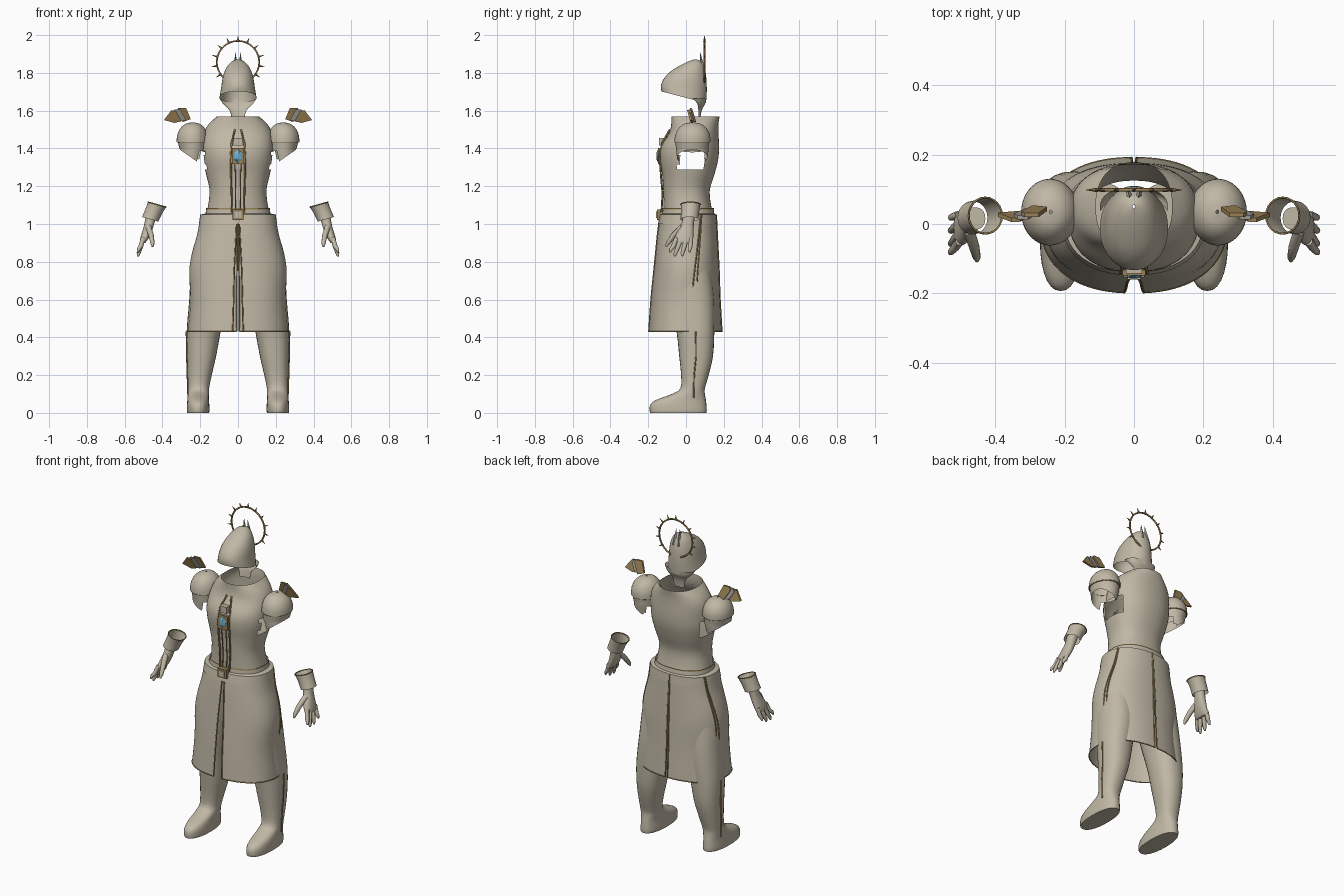
import bpy, bmesh, math
from mathutils import Vector

old = bpy.data.objects.get("Cube")
if old:
    bpy.data.objects.remove(old, do_unlink=True)


def material(name, rgb):
    m = bpy.data.materials.new(name)
    m.use_nodes = True
    m.diffuse_color = (*rgb, 1)
    m.node_tree.nodes["Principled BSDF"].inputs["Base Color"].default_value = (*rgb, 1)
    return m


CLOTH = material("pale stone", (0.53, 0.48, 0.38))
GOLD = material("dull gold", (0.32, 0.22, 0.09))
GREY = material("steel grey", (0.34, 0.33, 0.31))
BLUE = material("sky blue", (0.16, 0.46, 0.64))


def finish(bm, name, mat, mirror=False, smooth=True):
    mesh = bpy.data.meshes.new(name)
    bm.to_mesh(mesh)
    bm.free()
    mesh.materials.append(mat)
    ob = bpy.data.objects.new(name, mesh)
    bpy.context.collection.objects.link(ob)
    if smooth:
        bpy.ops.object.select_all(action='DESELECT')
        ob.select_set(True)
        bpy.context.view_layer.objects.active = ob
        bpy.ops.object.shade_smooth_by_angle(angle=math.radians(40))
    if mirror:
        ob.modifiers.new("mirror", 'MIRROR')
    return ob


def spline(a, b, c, d, t):
    return 0.5 * (2 * b + (c - a) * t + (2 * a - 5 * b + 4 * c - d) * t * t
                  + (3 * b - a - 3 * c + d) * t ** 3)


def loft(name, rings, mat=CLOTH, start=(0, 0), end=(360, 360), n=36, sub=3, power=0.88,
         cap=False, mirror=False, hole=None):
    """Rings, top first: z, centre x, half width, front y, back y, slope in y, slope in x."""
    rings = [Vector(tuple(r) + (0,) * (7 - len(r))) for r in rings]
    rows = []
    for i in range(len(rings) - 1):
        q = [rings[max(0, min(len(rings) - 1, i + k))] for k in (-1, 0, 1, 2)]
        rows += [spline(*q, s / sub) for s in range(sub)]
    rows.append(rings[-1])
    full = end[0] - start[0] == 360
    bm, grid = bmesh.new(), []
    for i, (z, cx, rx, yf, yb, ty, tx) in enumerate(rows):
        v = i / (len(rows) - 1)
        a0 = start[0] + (start[1] - start[0]) * v
        a1 = end[0] + (end[1] - end[0]) * v
        row = []
        for j in range(n if full else n + 1):
            t = math.radians(a0 + (a1 - a0) * j / n)
            c, s = math.cos(t), math.sin(t)
            dx = rx * math.copysign(abs(c) ** power, c)
            y = (yf + yb) / 2 + (yb - yf) / 2 * math.copysign(abs(s) ** power, s)
            row.append(bm.verts.new((cx + dx, y, z + ty * y + tx * dx)))
        grid.append(row)
    for up, low in zip(grid, grid[1:]):
        for j in range(n):
            k = (j + 1) % len(up)
            bm.faces.new((up[j], low[j], low[k], up[k]))
    if cap:
        bm.faces.new(grid[0])
        bm.faces.new(grid[-1][::-1])
    points = [[v.co.copy() for v in row] for row in grid]
    if hole:
        gone = [f for f in bm.faces if hole(f.calc_center_median())]
        bmesh.ops.delete(bm, geom=gone, context='FACES')
    finish(bm, name, mat, mirror)
    return points


def tube(name, pts, r=0.004, mat=GOLD, radii=None, sides=(1, -1), res=1):
    for s in sides:
        cu = bpy.data.curves.new(name, 'CURVE')
        cu.dimensions, cu.bevel_depth, cu.bevel_resolution, cu.use_fill_caps = '3D', r, res, True
        sp = cu.splines.new('POLY')
        sp.points.add(len(pts) - 1)
        for i, (x, y, z) in enumerate(pts):
            sp.points[i].co = (s * x, y, z, 1)
            sp.points[i].radius = radii[i] if radii else 1
        cu.materials.append(mat)
        bpy.context.collection.objects.link(bpy.data.objects.new(name, cu))


def box(name, centre, size, mat):
    bm = bmesh.new()
    bmesh.ops.create_cube(bm, size=1)
    bmesh.ops.scale(bm, vec=size, verts=bm.verts)
    bmesh.ops.translate(bm, vec=centre, verts=bm.verts)
    finish(bm, name, mat, smooth=False)


def cone(name, base, tip, r, mat, sides=6):
    bm = bmesh.new()
    d = Vector(tip) - Vector(base)
    bmesh.ops.create_cone(bm, cap_ends=True, segments=sides, radius1=r, radius2=0, depth=d.length)
    bmesh.ops.rotate(bm, matrix=d.to_track_quat('Z', 'Y').to_matrix(), verts=bm.verts)
    bmesh.ops.translate(bm, vec=Vector(base) + d / 2, verts=bm.verts)
    finish(bm, name, mat, smooth=False)


# Torso with open collar and arm holes
loft("torso", [(1.57, 0, .11, -.078, .178), (1.53, 0, .155, -.078, .172), (1.48, 0, .18, -.09, .172),
               (1.41, 0, .188, -.132, .175), (1.34, 0, .185, -.138, .17), (1.26, 0, .168, -.126, .15),
               (1.17, 0, .15, -.12, .125), (1.06, 0, .165, -.118, .14)], n=48,
     hole=lambda c: abs(c.x) > .12 and 1.3 < c.z < 1.39 and -.04 < c.y < .1)
# Waist
loft("belt", [(1.08, 0, .168, -.124, .146), (1.055, 0, .172, -.126, .15), (1.05, 0, .2, -.138, .16),
              (1.0, 0, .207, -.148, .165)], sub=1, n=48)
rim = loft("belt_trim", [(1.084, 0, .169, -.125, .147), (1.077, 0, .17, -.126, .148)], GOLD, sub=1, n=48)

# Skirt in four panels, split at front, back and hips
skirt = [(1.05, 0, .199, -.136, .16), (.95, 0, .215, -.15, .165), (.85, 0, .243, -.16, .17),
         (.75, 0, .258, -.17, .175), (.6, 0, .252, -.185, .18), (.43, 0, .266, -.197, .19)]
front = loft("skirt_front", skirt, start=(-89, -85.5), end=(24, 4), n=20, mirror=True)
back = loft("skirt_back", skirt, start=(26, 12), end=(89.8, 89), n=16, mirror=True)
for grid in (front, back):
    tube("skirt_edge_trim", [row[0] for row in grid])
    tube("skirt_edge_trim", [row[-1] for row in grid])
    tube("skirt_hem_trim", grid[-1], r=.003)

# Legs and shoes in one run
loft("leg", [(1.0, .1, .095, -.1, .12), (.8, .14, .105, -.11, .13), (.6, .16, .098, -.085, .15),
             (.43, .182, .09, -.05, .15), (.3, .193, .077, -.036, .143), (.2, .203, .064, -.026, .12),
             (.13, .209, .056, -.03, .1), (.1, .21, .056, -.075, .1), (.07, .211, .057, -.155, .105),
             (.045, .211, .059, -.188, .108), (.015, .211, .06, -.193, .11), (0, .211, .058, -.19, .108)],
     n=28, cap=True, mirror=True)
tube("leg_seam", [(.264, .04, .08), (.268, .043, .2), (.271, .053, .3), (.273, .052, .43)])

# Shoulders and open sleeves
loft("pauldron", [(1.538, .24, .004, .03, .04), (1.53, .24, .038, -.01, .08), (1.505, .241, .066, -.04, .11),
                  (1.47, .242, .08, -.057, .127), (1.435, .242, .083, -.062, .13)], mirror=True, power=1)
loft("pauldron_band", [(1.442, .242, .078, -.057, .125), (1.39, .24, .07, -.052, .118, 0, .1)],
     sub=1, mirror=True, power=1)
tube("pauldron_trim", [(.242 + .079 * math.cos(a / 18 * math.pi), .034 + .092 * math.sin(a / 18 * math.pi), 1.434)
                       for a in range(37)], r=.003)
loft("sleeve", [(1.44, .235, .07, -.055, .12), (1.4, .24, .068, -.052, .12, 0, .3),
                (1.352, .248, .06, -.048, .113, 0, .7)], mirror=True, power=1,
     hole=lambda c: c.x < .215 and c.z < 1.39 and -.04 < c.y < .1)

# Feather plates above the shoulders
feathers = [(GOLD, ((.25, 1.555), (.292, 1.54), (.325, 1.6), (.315, 1.615), (.275, 1.615))),
            (GREY, ((.275, 1.55), (.315, 1.54), (.345, 1.59), (.335, 1.607), (.305, 1.607))),
            (GOLD, ((.3, 1.545), (.335, 1.535), (.392, 1.55), (.352, 1.603), (.328, 1.598)))]
for k, (mat, outline) in enumerate(feathers):
    bm = bmesh.new()
    face = bm.faces.new([bm.verts.new((x, .045 - .009 * k - .3 * (z - 1.53), z)) for x, z in outline])
    new = bmesh.ops.extrude_face_region(bm, geom=[face])["geom"]
    bmesh.ops.translate(bm, vec=(0, .012, 0), verts=[v for v in new if isinstance(v, bmesh.types.BMVert)])
    bmesh.ops.recalc_face_normals(bm, faces=bm.faces)
    finish(bm, "shoulder_feather", mat, mirror=True, smooth=False)

# Gauntlets
cuff = [(1.103, .428, .048, -.028, .076, 0, .28), (1.065, .447, .044, -.026, .07, 0, .28),
        (1.025, .465, .043, -.03, .066, 0, .28)]
edges = loft("cuff", cuff, mirror=True, power=1, n=24)
tube("cuff_trim", edges[0] + edges[0][:1], r=.003)
loft("palm", [(1.05, .458, .03, -.016, .048), (1.0, .47, .026, -.024, .042), (.96, .482, .025, -.045, .04),
              (.92, .497, .021, -.062, .038), (.9, .505, .014, -.06, .036)], n=20, cap=True, mirror=True)
for y, tip_y, tip_z in ((-.05, -.085, .85), (-.024, -.06, .828), (.002, -.02, .83), (.025, .02, .85)):
    tube("finger", [(.502, y, .925), (.515, (y + tip_y) / 2, .88), (.527, tip_y * .95, tip_z + .015),
                    (.53, tip_y, tip_z)], r=.013, mat=CLOTH, radii=(1, .95, .75, .35), res=2)
tube("thumb", [(.475, -.02, .985), (.46, -.066, .94), (.453, -.095, .9), (.452, -.106, .88)],
     r=.015, mat=CLOTH, radii=(1.1, 1, .8, .35), res=2)

# Helmet, open below, with a nape guard
loft("helmet", [(1.872, 0, .004, .045, .055), (1.862, 0, .03, .015, .078), (1.84, 0, .053, -.03, .093),
                (1.805, 0, .072, -.085, .103), (1.765, 0, .083, -.12, .108), (1.715, 0, .09, -.133, .11, -.12),
                (1.668, 0, .098, -.13, .106, -.26)], power=.95)
loft("nape_guard", [(1.665, 0, .098, -.01, .106), (1.635, 0, .078, .03, .1), (1.6, 0, .044, .05, .083),
                    (1.55, 0, .034, .055, .075)], start=(-10, 0), end=(190, 180), n=20)
for s in (1, -1):
    cone("crest_fin", (s * .016, .09, 1.81), (s * .012, .075, 1.91), .015, GREY, 4)

# Halo ring with spikes
hub = Vector((0, .098, 1.857))


def around(deg, r):
    a = math.radians(deg)
    return hub + Vector((math.cos(a) * r, 0, math.sin(a) * r))


tube("halo_ring", [around(a, .112) for a in range(0, 361, 6)], r=.005, sides=(1,))
for k in range(11):
    deg = -35 + 25 * k
    cone("halo_spike", around(deg, .11), around(deg, .143), .007, GOLD)

# Chest ornament and buckle
tube("chest_outer_trim", [(.016, -.086, 1.5), (.034, -.125, 1.43), (.038, -.14, 1.36), (.037, -.133, 1.26),
                          (.034, -.124, 1.16), (.032, -.13, 1.06)], r=.005)
tube("chest_inner_trim", [(.014, -.137, 1.4), (.016, -.142, 1.34), (.014, -.133, 1.26),
                          (.013, -.126, 1.16), (.014, -.13, 1.06)], r=.003)
box("chest_clasp", (0, -.128, 1.435), (.045, .03, .04), CLOTH)
box("gem_mount", (0, -.138, 1.36), (.066, .02, .085), GOLD)
bm = bmesh.new()
bmesh.ops.create_icosphere(bm, subdivisions=1, radius=1)
bmesh.ops.scale(bm, vec=(.027, .012, .036), verts=bm.verts)
bmesh.ops.translate(bm, vec=(0, -.147, 1.36), verts=bm.verts)
finish(bm, "chest_gem", BLUE, smooth=False)
box("buckle", (0, -.142, 1.05), (.06, .025, .055), GOLD)
box("buckle_face", (0, -.156, 1.05), (.036, .008, .034), CLOTH)
